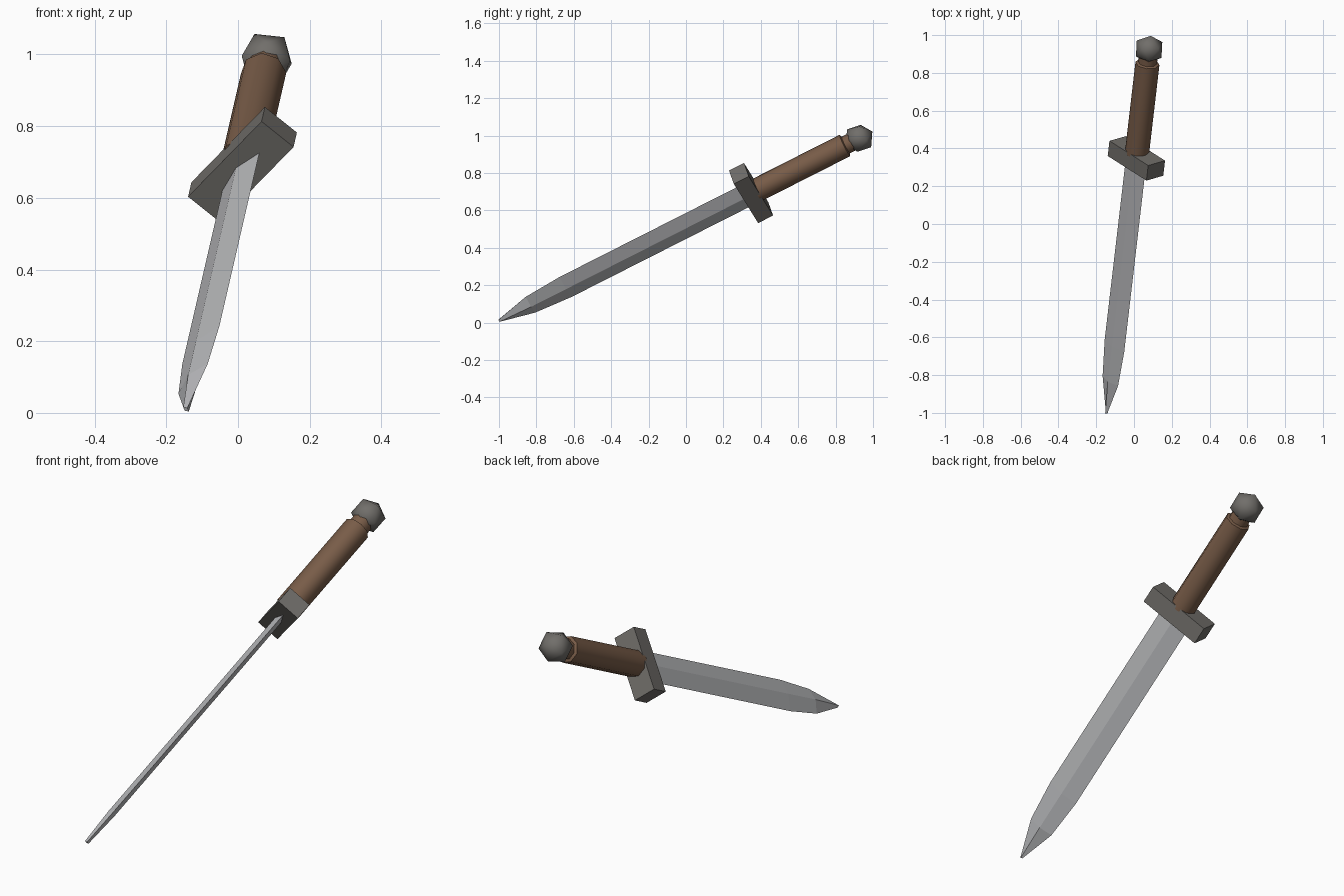
import bpy, bmesh
from math import pi, radians
from mathutils import Matrix, Vector

cube = bpy.data.objects.get("Cube")
if cube:
    bpy.data.objects.remove(cube, do_unlink=True)

# Local frame: X across the guard, Z from the blade tip to the pommel
TIP = Vector((-0.145, -1.0, 0.01))
axis = Vector((0.225, 1.925, 0.975)).normalized()
across = Vector((0.205, -0.13, 0.21))
across = (across - axis * across.dot(axis)).normalized()
FRAME = Matrix((across, axis.cross(across), axis)).transposed().to_4x4()
FRAME.translation = TIP


def material(name, colour):
    m = bpy.data.materials.new(name)
    m.use_nodes = True
    m.diffuse_color = (*colour, 1)
    bsdf = next(n for n in m.node_tree.nodes if n.type == 'BSDF_PRINCIPLED')
    bsdf.inputs["Base Color"].default_value = (*colour, 1)
    return m


steel = material("blade_steel", (0.5, 0.505, 0.52))
iron = material("dark_iron", (0.165, 0.157, 0.145))
leather = material("brown_leather", (0.19, 0.108, 0.065))


def add_part(name, bm, mat, smooth_angle=None):
    bmesh.ops.recalc_face_normals(bm, faces=bm.faces)
    mesh = bpy.data.meshes.new(name)
    bm.to_mesh(mesh)
    bm.free()
    mesh.materials.append(mat)
    obj = bpy.data.objects.new(name, mesh)
    obj.matrix_world = FRAME
    bpy.context.collection.objects.link(obj)
    if smooth_angle:
        bpy.ops.object.select_all(action='DESELECT')
        obj.select_set(True)
        bpy.context.view_layer.objects.active = obj
        bpy.ops.object.shade_smooth_by_angle(angle=radians(smooth_angle))
    return obj


def loft(sections, sides):
    """Join rings given as (height, half width, half depth)."""
    bm = bmesh.new()
    rings = []
    for z, rx, ry in sections:
        ring = []
        for i in range(sides):
            p = Matrix.Rotation(2 * pi * i / sides, 3, 'Z') @ Vector((1, 0, 0))
            ring.append(bm.verts.new((p.x * rx, p.y * ry, z)))
        rings.append(ring)
    for a, b in zip(rings, rings[1:]):
        for i in range(sides):
            j = (i + 1) % sides
            bm.faces.new((a[i], a[j], b[j], b[i]))
    bm.faces.new(rings[0][::-1])
    bm.faces.new(rings[-1])
    return bm


# Diamond-section blade narrowing to a blunt point
add_part("blade", loft([(0, 0.006, 0.01), (0.19, 0.064, 0.018),
                        (0.4, 0.081, 0.018), (1.49, 0.081, 0.018)], 4), steel)

# Block crossguard
bm = bmesh.new()
bmesh.ops.create_cube(bm, size=1, matrix=Matrix.Translation((0, 0, 1.519))
                      @ Matrix.Diagonal((0.321, 0.117, 0.09, 1)))
add_part("crossguard", bm, iron)

# Eight-sided grip with a narrower neck
add_part("grip", loft([(1.55, 0.064, 0.064), (2.085, 0.064, 0.064),
                       (2.09, 0.05, 0.05), (2.135, 0.05, 0.05)], 8), leather, 50)

# Faceted round pommel
bm = bmesh.new()
bmesh.ops.create_icosphere(bm, subdivisions=1, radius=0.08,
                           matrix=Matrix.Translation((0, 0, 2.17)))
add_part("pommel", bm, iron, 60)
